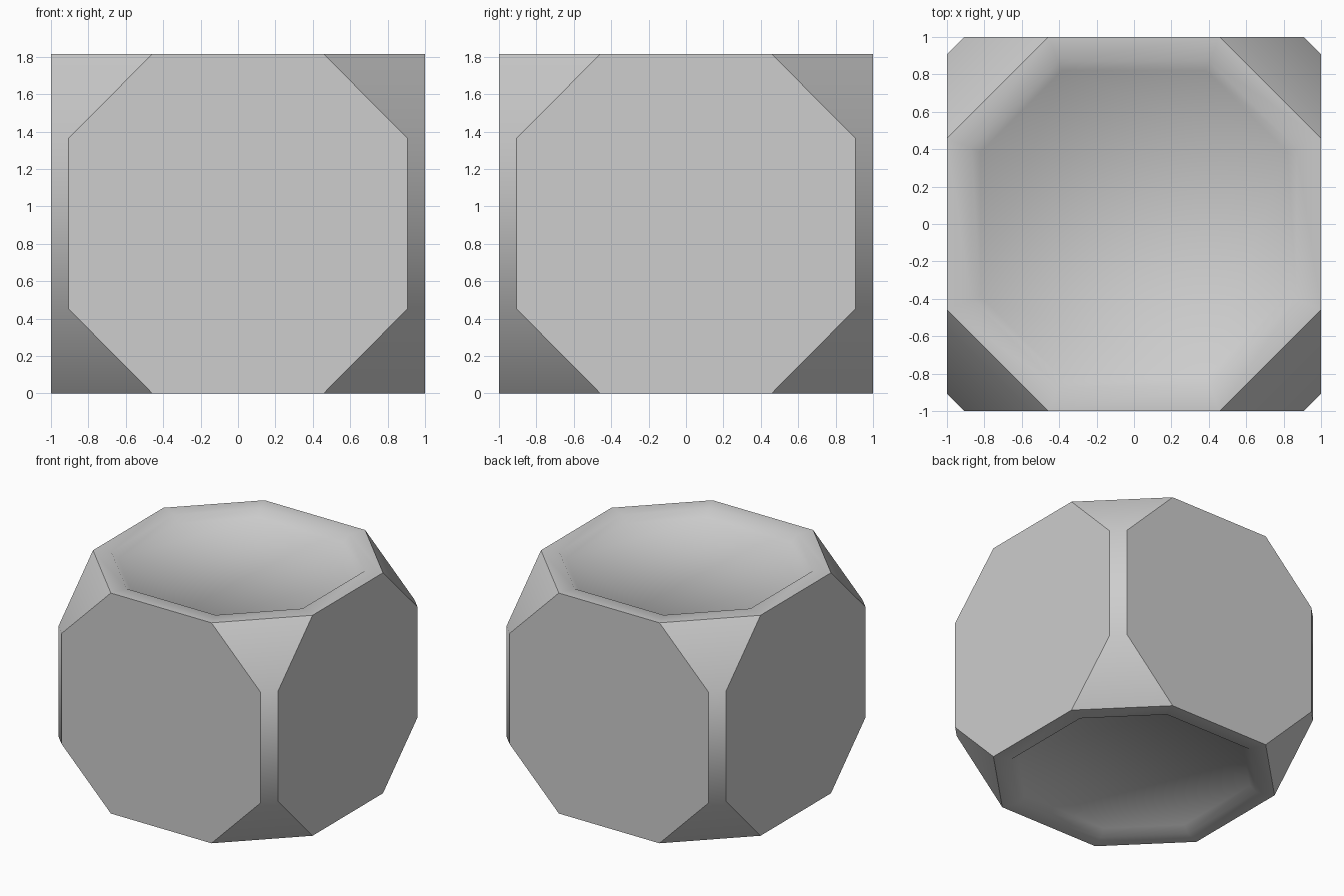
import bpy
import bmesh

cube = bpy.data.objects.get("Cube")
if cube:
    bpy.data.objects.remove(cube)

HEIGHT = 1.815

# One plain grey material
grey = bpy.data.materials.new("plain_grey")
grey.use_nodes = True
grey.diffuse_color = (0.61, 0.61, 0.61, 1)
grey.node_tree.nodes["Principled BSDF"].inputs["Base Color"].default_value = (0.61, 0.61, 0.61, 1)

bm = bmesh.new()


def octagon(reach, half_edge, z):
    """Ring of eight points, flats facing the four sides."""
    r, h = reach, half_edge
    corners = [(-h, -r), (h, -r), (r, -h), (r, h), (h, r), (-h, r), (-r, h), (-r, -h)]
    return [bm.verts.new((x, y, z)) for x, y in corners]


# Lower half of the section: recess floor, lip, outer rim, chamfer shoulder
lower = [(0.82, 0.385, 0.05), (0.87, 0.405, 0), (1, 0.458, 0), (1, 0.907, 0.453)]
upper = [(r, h, HEIGHT - z) for r, h, z in reversed(lower)]
rings = [octagon(*section) for section in lower + upper]

# Skin between neighbouring rings, then close both recess floors
for a, b in zip(rings, rings[1:]):
    for i in range(8):
        j = (i + 1) % 8
        bm.faces.new((a[i], a[j], b[j], b[i]))
bm.faces.new(list(reversed(rings[0])))
bm.faces.new(rings[-1])
bmesh.ops.recalc_face_normals(bm, faces=bm.faces)
bm.normal_update()


# Merge each flat side into a single octagonal face
def is_side(face):
    return max(abs(face.normal.x), abs(face.normal.y)) > 0.99


seams = [e for e in bm.edges if all(is_side(f) for f in e.link_faces)]
bmesh.ops.dissolve_edges(bm, edges=seams, use_verts=False)
bm.normal_update()

# Smooth recesses and chamfers; crisp borders on the sides and outer rims
for face in bm.faces:
    face.smooth = True
for edge in bm.edges:
    on_rim = all(min(v.co.z, HEIGHT - v.co.z) < 0.001
                 and max(abs(v.co.x), abs(v.co.y)) > 0.95 for v in edge.verts)
    edge.smooth = not (on_rim or any(is_side(f) for f in edge.link_faces))

mesh = bpy.data.meshes.new("truncated_block")
bm.to_mesh(mesh)
bm.free()
mesh.materials.append(grey)
block = bpy.data.objects.new("truncated_block", mesh)
bpy.context.collection.objects.link(block)
